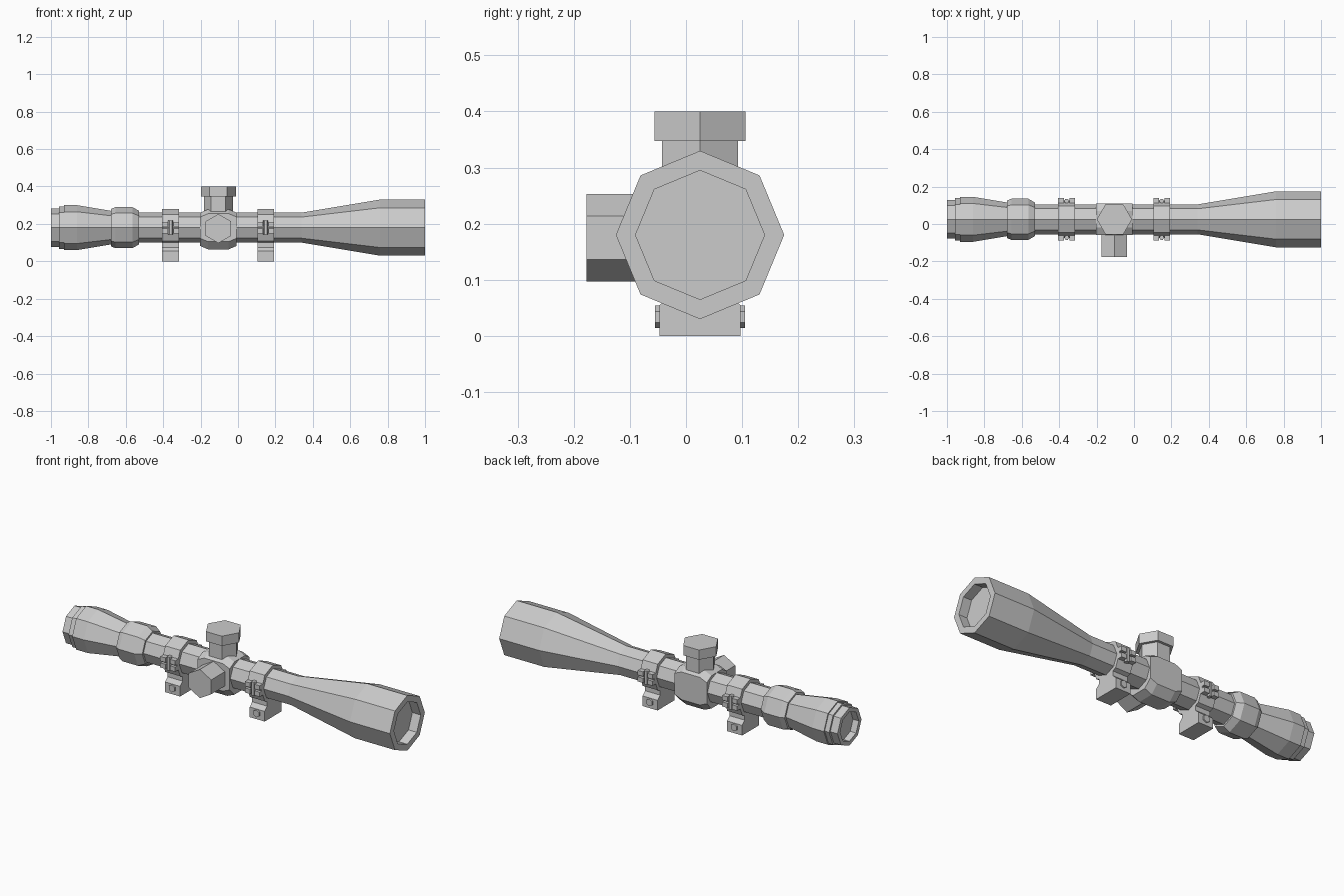
import bpy, bmesh
from math import cos, sin, pi
from mathutils import Vector

if "Cube" in bpy.data.objects:
    bpy.data.objects.remove(bpy.data.objects["Cube"])

CY, CZ = 0.025, 0.18      # optical axis
TX = -0.105               # turret centre


def loft(name, sections):
    """Skin a list of equal-length point loops and cap both ends."""
    bm = bmesh.new()
    rings = [[bm.verts.new(p) for p in s] for s in sections]
    n = len(rings[0])
    for a, b in zip(rings, rings[1:]):
        for i in range(n):
            j = (i + 1) % n
            bm.faces.new((a[i], a[j], b[j], b[i]))
    bm.faces.new(rings[0])
    bm.faces.new(rings[-1])
    bmesh.ops.recalc_face_normals(bm, faces=bm.faces)
    me = bpy.data.meshes.new(name)
    bm.to_mesh(me)
    bm.free()
    ob = bpy.data.objects.new(name, me)
    bpy.context.collection.objects.link(ob)
    return ob


def ngon(center, r, n, axis, start=0.0):
    """Regular polygon perpendicular to the given axis."""
    u, v = {'x': ((0, 1, 0), (0, 0, 1)), 'y': ((1, 0, 0), (0, 0, 1)),
            'z': ((1, 0, 0), (0, 1, 0))}[axis]
    return [Vector(center) + r * (cos(start + 2 * pi * i / n) * Vector(u)
            + sin(start + 2 * pi * i / n) * Vector(v)) for i in range(n)]


def tube(name, profile):
    return loft(name, [ngon((x, CY, CZ), r, 8, 'x') for x, r in profile])


def box(name, x0, x1, y0, y1, z0, z1):
    return loft(name, [[(x0, y0, z), (x1, y0, z), (x1, y1, z), (x0, y1, z)]
                       for z in (z0, z1)])


# Octagonal scope body with recessed lenses at both ends
tube("scope_tube", [
    (-0.965, 0.08), (-1.0, 0.08), (-1.0, 0.103), (-0.957, 0.103), (-0.957, 0.113),
    (-0.93, 0.113), (-0.93, 0.12), (-0.86, 0.12), (-0.68, 0.09),
    (-0.68, 0.10), (-0.655, 0.11), (-0.565, 0.11), (-0.53, 0.09), (-0.53, 0.08),
    (0.34, 0.08), (0.76, 0.15), (1.0, 0.15), (1.0, 0.115), (0.95, 0.115)])

# Turret housing: saddle block, tapered towards front and back faces
def housing_section(dy, z0, z1):
    c = 0.018
    pts = [(-0.097, z0 + c), (-0.055, z0), (0.055, z0), (0.097, z0 + c),
           (0.097, z1 - c), (0.055, z1), (-0.055, z1), (-0.097, z1 - c)]
    return [(TX + x, CY + dy, z) for x, z in pts]

loft("turret_housing", [housing_section(-0.085, 0.105, 0.255),
                        housing_section(-0.045, 0.064, 0.278),
                        housing_section(0.045, 0.064, 0.278),
                        housing_section(0.085, 0.105, 0.255)])

# Elevation turret (top) and side knob
loft("elevation_neck", [ngon((TX, CY, z), 0.078, 6, 'z') for z in (0.25, 0.347)])
loft("elevation_cap", [ngon((TX, CY, z), 0.094, 6, 'z') for z in (0.347, 0.40)])
loft("side_knob", [ngon((TX, y, 0.175), 0.078, 6, 'y', pi / 2)
                   for y in (-0.177, -0.04)])

# Two mounts: ring, foot, clamp tabs and bolts
for label, x in (("rear", -0.36), ("front", 0.148)):
    x0, x1 = x - 0.045, x + 0.045
    tube(label + "_mount_ring", [(x0, 0.10), (x1, 0.10)])
    half = [(0.072, 0.0), (0.072, 0.055), (0.05, 0.075), (0.05, 0.12)]
    outline = half + [(-y, z) for y, z in reversed(half)]
    loft(label + "_mount_foot", [[(xx, CY + y, z) for y, z in outline]
                                 for xx in (x0, x1)])
    for s, side in ((-1, "near"), (1, "far")):
        tag = label + "_" + side
        ya, yb = sorted((CY + s * 0.07, CY + s * 0.114))
        for i, (za, zb) in enumerate(((0.15, 0.175), (0.185, 0.21))):
            for j, (xa, xb) in enumerate(((x0, x - 0.014), (x + 0.014, x1))):
                box(f"{tag}_clamp_tab_{i}{j}", xa, xb, ya, yb, za, zb)
        # clamp screw between the tabs
        loft(tag + "_clamp_screw", [ngon((x, CY + s * 0.098, z), 0.013, 6, 'z')
                                    for z in (0.143, 0.217)])
        # foot bolt head
        loft(tag + "_foot_bolt", [ngon((x, CY + s * d, 0.034), 0.02, 6, 'y', pi / 2)
                                  for d in (0.06, 0.08)])
